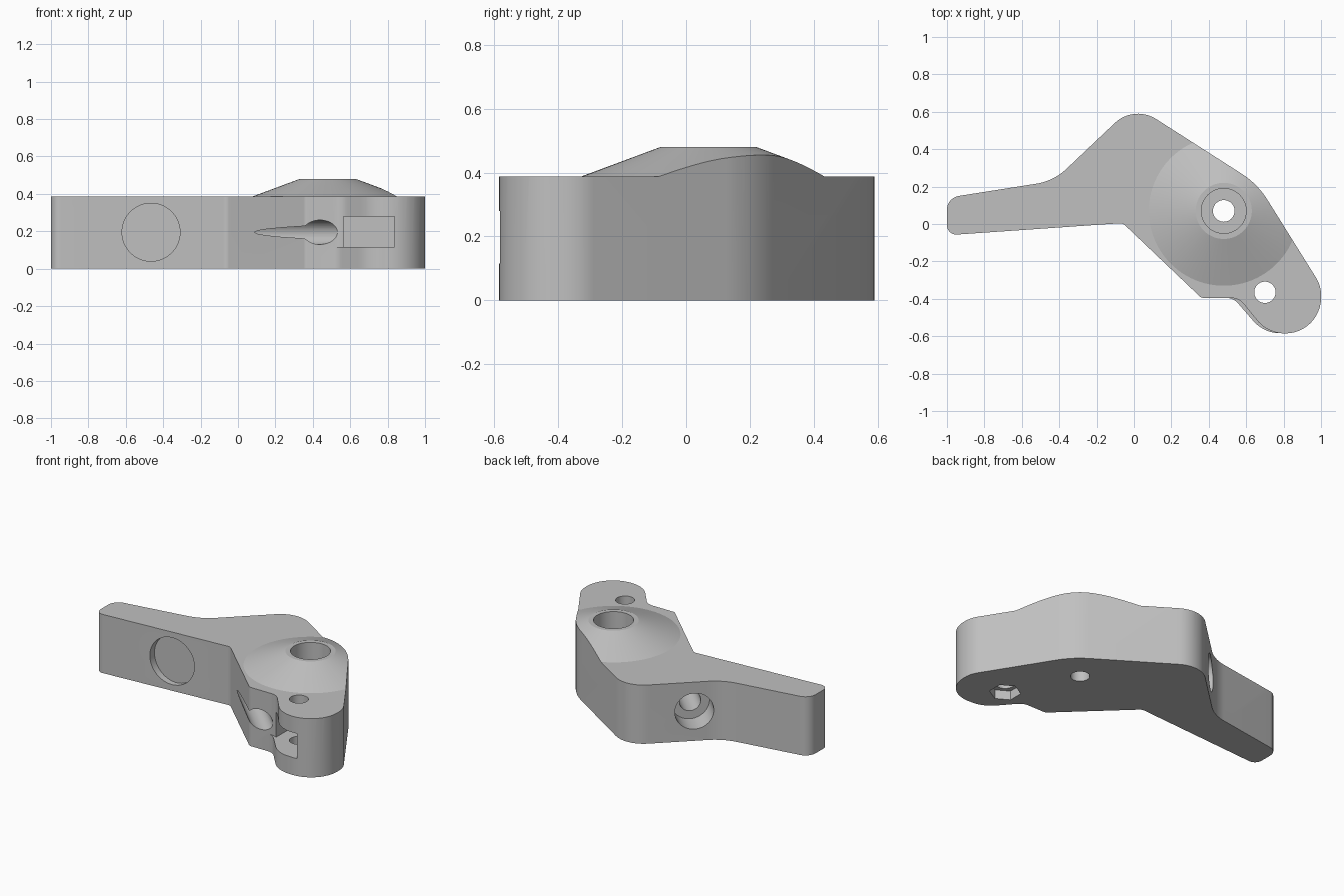
import bpy, bmesh, math
from mathutils import Vector

cube = bpy.data.objects.get("Cube")
if cube:
    bpy.data.objects.remove(cube, do_unlink=True)

grey = bpy.data.materials.new("plain grey")
grey.use_nodes = True
colour = (0.53, 0.53, 0.53, 1)
grey.diffuse_color = colour
grey.node_tree.nodes["Principled BSDF"].inputs["Base Color"].default_value = colour


def finish(name, bm):
    bmesh.ops.recalc_face_normals(bm, faces=bm.faces)
    mesh = bpy.data.meshes.new(name)
    bm.to_mesh(mesh)
    bm.free()
    mesh.materials.append(grey)
    obj = bpy.data.objects.new(name, mesh)
    bpy.context.collection.objects.link(obj)
    return obj


def rounded(corners, steps=12):
    """Fillet every (x, y, radius) corner of a polygon."""
    out = []
    for i, (x, y, r) in enumerate(corners):
        p = Vector((x, y))
        a = (Vector(corners[i - 1][:2]) - p).normalized()
        b = (Vector(corners[(i + 1) % len(corners)][:2]) - p).normalized()
        if r == 0:
            out.append(p)
            continue
        half = a.angle(b) / 2
        centre = p + (a + b).normalized() * (r / math.sin(half))
        start = p + a * (r / math.tan(half)) - centre
        end = p + b * (r / math.tan(half)) - centre
        sweep = math.pi - 2 * half
        for k in range(steps + 1):
            t = k / steps
            out.append(centre + (start * math.sin((1 - t) * sweep)
                                 + end * math.sin(t * sweep)) / math.sin(sweep))
    return out


def prism(name, points, z0, z1):
    bm = bmesh.new()
    face = bm.faces.new([bm.verts.new((p[0], p[1], z0)) for p in points])
    top = bmesh.ops.extrude_face_region(bm, geom=[face])["geom"]
    verts = [v for v in top if isinstance(v, bmesh.types.BMVert)]
    bmesh.ops.translate(bm, verts=verts, vec=(0, 0, z1 - z0))
    return finish(name, bm)


def rod(name, start, end, radius, sides=48):
    start, end = Vector(start), Vector(end)
    axis = end - start
    bm = bmesh.new()
    bmesh.ops.create_cone(bm, cap_ends=True, segments=sides, radius1=radius,
                          radius2=radius, depth=axis.length)
    bm.transform(axis.to_track_quat('Z', 'Y').to_matrix().to_4x4())
    bmesh.ops.translate(bm, verts=bm.verts, vec=(start + end) / 2)
    return finish(name, bm)


def lathe(name, profile, centre, sides=96):
    bm = bmesh.new()
    rings = []
    for r, z in profile:
        rings.append([bm.verts.new((centre[0] + r * math.cos(math.tau * k / sides),
                                    centre[1] + r * math.sin(math.tau * k / sides), z))
                      for k in range(sides)])
    for low, high in zip(rings, rings[1:]):
        for k in range(sides):
            n = (k + 1) % sides
            bm.faces.new((low[k], low[n], high[n], high[k]))
    bm.faces.new(rings[0])
    bm.faces.new(rings[-1])
    return finish(name, bm)


def combine(target, tool, operation):
    tool.hide_render = True
    mod = target.modifiers.new(tool.name, 'BOOLEAN')
    mod.operation = operation
    mod.solver = 'EXACT'
    mod.object = tool
    bpy.context.view_layer.objects.active = target
    bpy.ops.object.modifier_apply(modifier=mod.name)
    bpy.data.objects.remove(tool, do_unlink=True)


# Lever outline: arm, heel, lobe, shoulder
outline = rounded([
    (-1, -.06, .05), (-.06, .005, .04), (.36, -.395, .03), (.56, -.395, .09),
    (.715, -.585, .19), (1, -.585, .19), (1, -.33, .17), (.66, .215, .45),
    (0, .637, .18), (-.43, .23, .3), (-1, .14, .075)])
height, mid = .387, .195
pivot, pin = (.48, .07), (.70, -.365)
body = prism("lever_body", outline, 0, .6)

# Flat top with a conical boss around the pivot
combine(body, lathe("boss_envelope", [(3, -.1), (3, height), (.40, height), (.15, .48)],
                    pivot), 'INTERSECT')

# Wider foot under the lobe
foot = rounded([(.45, -.3, 0), (.45, -.394, 0), (.53, -.394, .09),
                (.695, -.584, .19), (.80, -.584, 0), (.80, -.3, 0)])
combine(body, prism("lobe_foot", foot, .0003, .115), 'UNION')


def at(point, z):
    return (point[0], point[1], z)


def along(distance):
    """Point on the diagonal bore, measured in from the back face."""
    d = distance / math.sqrt(2)
    return (-.298 + d, .342 - d, mid)


# Slot for the square nut, open to the front
x0, x1, y0, y1 = pin[0] - .137, pin[0] + .137, -.8, -.23
slot = prism("nut_slot", [(x0, y0), (x1, y0), (x1, y1), (x0, y1)], .115, .28)

# Bores and pockets
cutters = [
    slot,
    rod("pivot_hole", at(pivot, -.1), at(pivot, .7), .058),
    rod("pivot_counterbore", at(pivot, .25), at(pivot, .7), .12),
    rod("pin_hole", at(pin, -.1), at(pin, .7), .057),
    rod("hex_pocket", at(pin, -.1), at(pin, .06), .095, 6),
    rod("diagonal_bore", along(-.3), along(1.2), .065),
    rod("diagonal_counterbore", along(-.3), along(.14), .118),
    rod("arm_pocket", (-.465, -.3, mid), (-.465, .015, mid), .155),
]
for cutter in cutters:
    combine(body, cutter, 'DIFFERENCE')

bpy.ops.object.select_all(action='DESELECT')
body.select_set(True)
bpy.context.view_layer.objects.active = body
bpy.ops.object.shade_smooth_by_angle(angle=math.radians(20))
